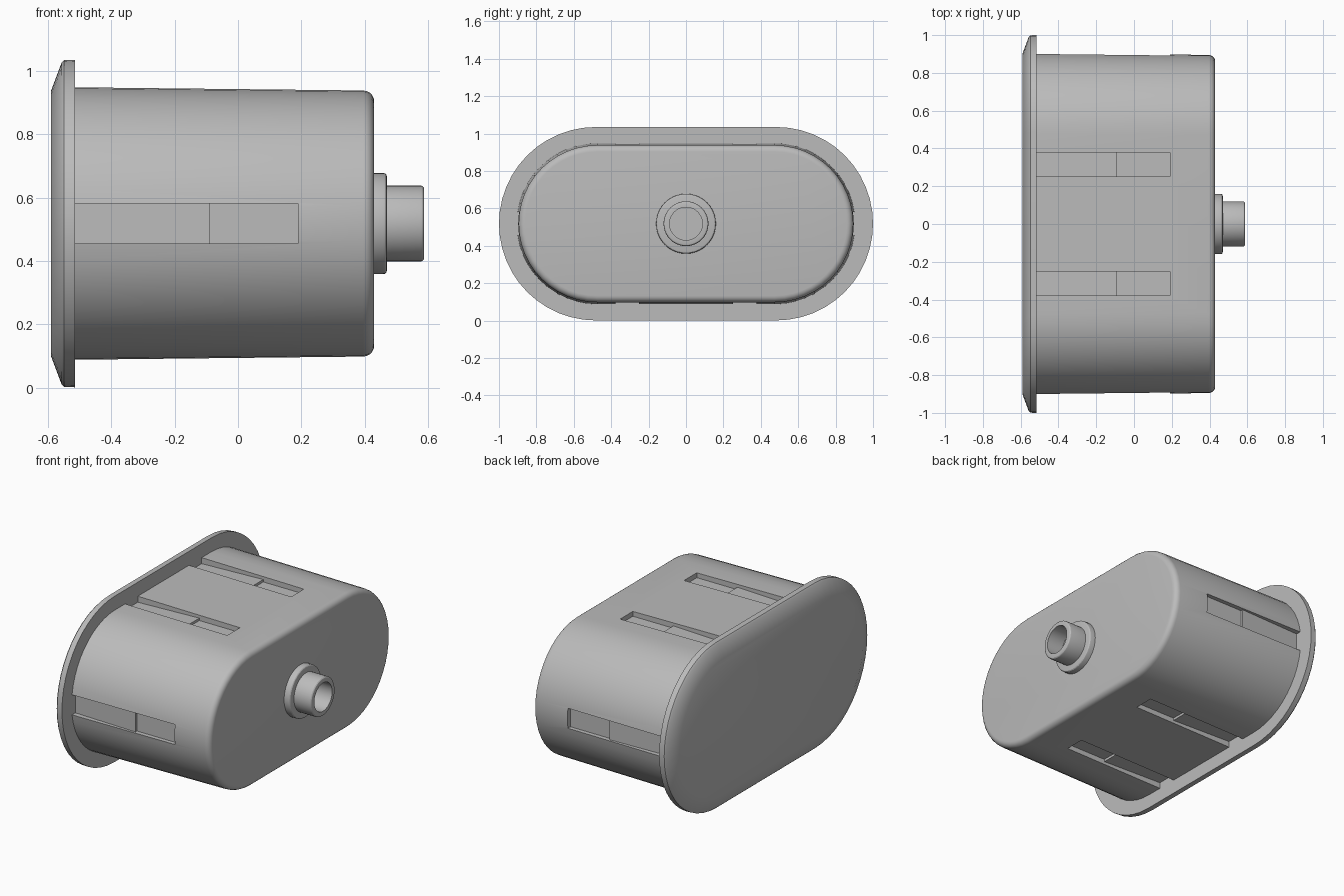
import bpy, bmesh, math
from mathutils import Matrix

if "Cube" in bpy.data.objects:
    bpy.data.objects.remove(bpy.data.objects["Cube"])

CZ = 0.518        # height of the long axis
STRAIGHT = 0.48   # half length of the straight sides

grey = bpy.data.materials.new("plain grey")
grey.diffuse_color = (0.5, 0.5, 0.5, 1)
grey.use_nodes = True
grey.node_tree.nodes["Principled BSDF"].inputs["Base Color"].default_value = (0.5, 0.5, 0.5, 1)


def finish(bm, name):
    bmesh.ops.recalc_face_normals(bm, faces=bm.faces)
    mesh = bpy.data.meshes.new(name)
    bm.to_mesh(mesh)
    bm.free()
    mesh.materials.append(grey)
    obj = bpy.data.objects.new(name, mesh)
    bpy.context.collection.objects.link(obj)
    return obj


def smooth(obj):
    bpy.ops.object.select_all(action='DESELECT')
    obj.select_set(True)
    bpy.context.view_layer.objects.active = obj
    bpy.ops.object.shade_smooth_by_angle(angle=math.radians(28))


def loft(name, profile, straight, seg):
    """Sweep (x, radius) pairs along x with a stadium or round cross-section."""
    bm = bmesh.new()
    rings = []
    for x, r in profile:
        ring = []
        for side in (1, -1):
            for i in range(seg + (1 if straight else 0)):
                a = math.pi * i / seg
                ring.append(bm.verts.new((x, side * (straight + r * math.sin(a)),
                                          CZ + side * r * math.cos(a))))
        rings.append(ring)
    for a, b in zip(rings, rings[1:]):
        for i in range(len(a)):
            j = (i + 1) % len(a)
            bm.faces.new((a[i], a[j], b[j], b[i]))
    bm.faces.new(rings[0])
    bm.faces.new(rings[-1])
    return finish(bm, name)


def fillet(x, r, size, steps=5):
    """Rounded outer edge ending at x, starting from radius r."""
    angles = [math.pi / 2 * i / steps for i in range(steps + 1)]
    return [(x - size + size * math.sin(a), r - size + size * math.cos(a)) for a in angles]


# Bevelled end flange
flange = loft("end_flange", [(-0.59, 0.42), (-0.557, 0.508), (-0.549, 0.516), (-0.515, 0.517)],
              STRAIGHT + 0.003, 24)
smooth(flange)

# Slightly tapered body with a rounded end
body = loft("body", [(-0.515, 0.43)] + fillet(0.43, 0.42, 0.035), STRAIGHT - 0.005, 24)


def slot_cutter(angle, offset, surface):
    """Stepped groove cutter, turned about the long axis to face outward."""
    outline = [(-0.53, surface + 0.1), (-0.53, surface - 0.035), (-0.09, surface - 0.02),
               (-0.09, surface - 0.035), (0.19, surface - 0.035), (0.19, surface + 0.1)]
    bm = bmesh.new()
    face = bm.faces.new([bm.verts.new((x, offset - 0.0625, h)) for x, h in outline])
    ext = bmesh.ops.extrude_face_region(bm, geom=[face])
    bmesh.ops.translate(bm, vec=(0, 0.125, 0),
                        verts=[v for v in ext["geom"] if isinstance(v, bmesh.types.BMVert)])
    bm.transform(Matrix.Translation((0, 0, CZ)) @ Matrix.Rotation(angle, 4, 'X'))
    cutter = finish(bm, "slot_cutter")
    cutter.hide_render = True
    return cutter


# Two grooves above, two below and one on each rounded side
for angle, offset, surface in [(0, 0.315, 0.427), (0, -0.315, 0.427),
                               (math.pi, 0.315, 0.427), (math.pi, -0.315, 0.427),
                               (math.pi / 2, 0, 0.902), (-math.pi / 2, 0, 0.902)]:
    cutter = slot_cutter(angle, offset, surface)
    mod = body.modifiers.new("slot", 'BOOLEAN')
    mod.operation, mod.solver, mod.object = 'DIFFERENCE', 'EXACT', cutter
    bpy.context.view_layer.objects.active = body
    bpy.ops.object.modifier_apply(modifier=mod.name)
    bpy.data.objects.remove(cutter)
smooth(body)

# Collar and hollow spout
collar = loft("spout_collar", [(0.42, 0.16)] + fillet(0.47, 0.16, 0.012, 3), 0, 20)
smooth(collar)
spout = loft("spout", [(0.46, 0.12)] + fillet(0.588, 0.12, 0.012, 3)
             + [(0.588, 0.088), (0.475, 0.088)], 0, 20)
smooth(spout)

# Thin bar across the bottom of the spout bore
bm = bmesh.new()
bmesh.ops.create_cube(bm, size=1, matrix=Matrix.Translation((0.478, 0, CZ))
                      @ Matrix.Diagonal((0.008, 0.085, 0.15, 1)))
finish(bm, "spout_bar")
